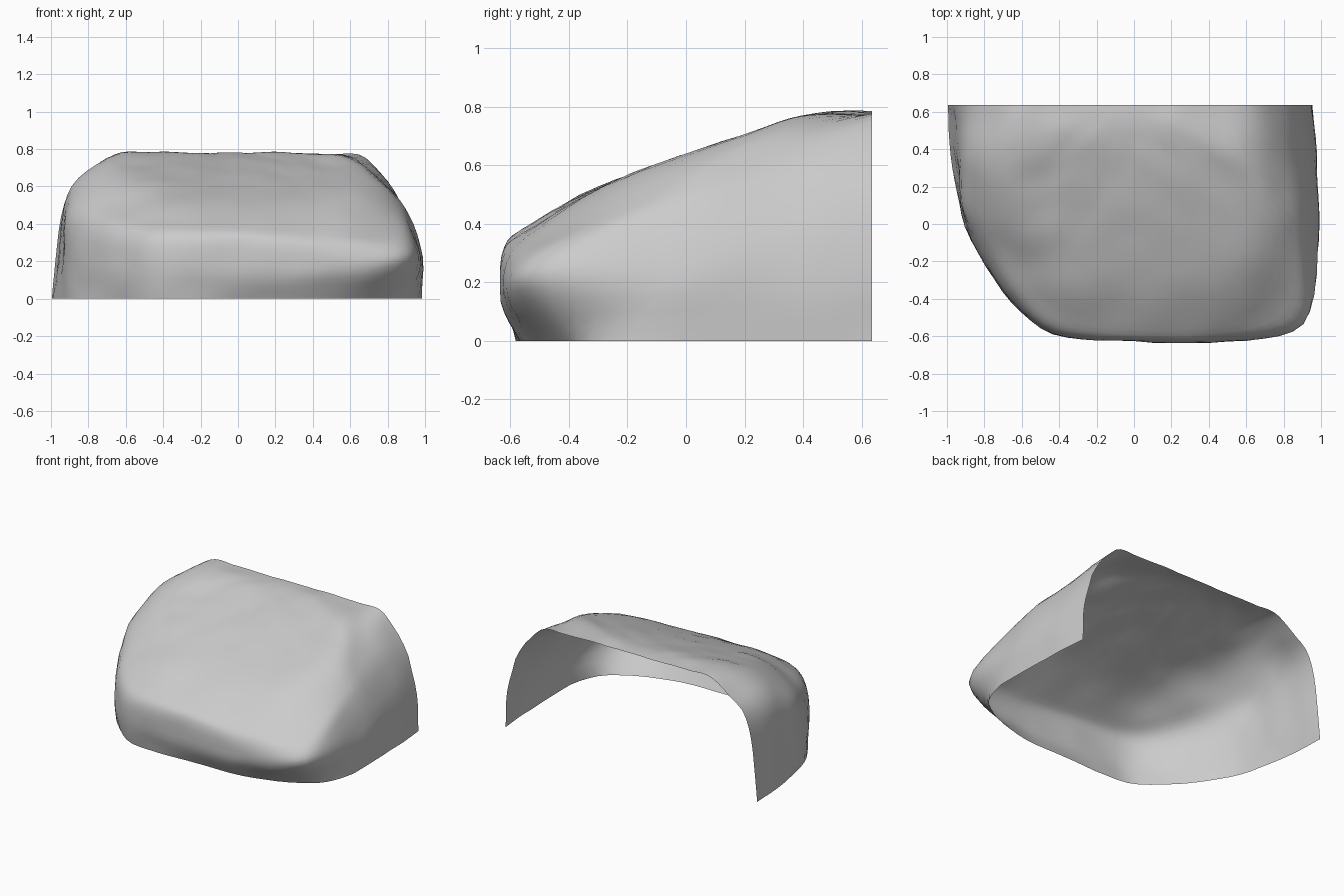
import bpy, bmesh
from mathutils import Vector, noise

if "Cube" in bpy.data.objects:
    bpy.data.objects.remove(bpy.data.objects["Cube"])

BACK = 0.635
# Rails run round the boulder: back left -> front -> back right
base = [(-1, BACK, 0), (-.97, .3, 0), (-.9, -.02, 0), (-.7, -.34, 0), (-.42, -.56, 0), (0, -.57, 0),
        (.42, -.555, 0), (.78, -.44, 0), (.97, -.21, 0), (.975, .3, 0), (.95, BACK, 0)]
belly = [(-.97, BACK, .28), (-.94, .3, .25), (-.9, 0, .22), (-.7, -.36, .18), (-.43, -.585, .15), (0, -.62, .14),
         (.5, -.622, .14), (.9, -.53, .18), (.985, -.08, .2), (.97, .3, .25), (.945, BACK, .25)]
shoulder = [(-.91, BACK, .57), (-.91, .3, .54), (-.87, 0, .45), (-.68, -.33, .37), (-.43, -.58, .32), (0, -.62, .3),
            (.5, -.62, .27), (.88, -.52, .28), (.92, -.09, .41), (.88, .28, .5), (.84, BACK, .57)]
upper = [(-.76, BACK, .7), (-.77, .36, .7), (-.74, .02, .57), (-.58, -.25, .475), (-.36, -.5, .41), (0, -.56, .38),
         (.45, -.55, .36), (.77, -.43, .37), (.84, -.04, .53), (.77, .28, .635), (.68, BACK, .75)]
# Side profile of the sloping top
slope = [(-.6, .37), (-.47, .44), (-.3, .52), (0, .635), (.2, .7), (.4, .765), (.5, .785), (BACK, .775)]


def ramp(y):
    for (y0, z0), (y1, z1) in zip(slope, slope[1:]):
        if y <= y1:
            return z0 + (z1 - z0) * (y - y0) / (y1 - y0)
    return slope[-1][1]


def spline(points, steps):
    """Catmull-Rom curve through the points."""
    p = [Vector(q) for q in points]
    p = [2 * p[0] - p[1]] + p + [2 * p[-1] - p[-2]]
    out = []
    for i in range(1, len(p) - 2):
        a, b, c, d = p[i - 1:i + 3]
        for k in range(steps):
            t = k / steps
            out.append(0.5 * (2 * b + (c - a) * t + (2 * a - 5 * b + 4 * c - d) * t * t
                              + (3 * b - a - 3 * c + d) * t ** 3))
    out.append(p[-2])
    return out


# Sloping top: the upper rail shrinks towards the middle of the back edge
rails = [base, belly, shoulder, upper]
centre_x = -0.05
for s in (.8, .55, .3, .08):
    rails.append([(centre_x + (x - centre_x) * s, BACK + (y - BACK) * s,
                   ramp(BACK + (y - BACK) * s)) for x, y, z in upper])

around = [spline(r, 5) for r in rails]
columns = [spline(col, 4) for col in zip(*around)]

# Rock skin, open at the back and underneath
bm = bmesh.new()
grid = [[bm.verts.new(p) for p in col] for col in columns]
for a, b in zip(grid, grid[1:]):
    for j in range(len(a) - 1):
        bm.faces.new((a[j], b[j], b[j + 1], a[j + 1]))
bm.faces.new([col[-1] for col in grid][::-1])
bmesh.ops.recalc_face_normals(bm, faces=bm.faces)
bm.normal_update()
if sum(f.normal.z for f in bm.faces) < 0:
    bmesh.ops.reverse_faces(bm, faces=bm.faces)
    bm.normal_update()

# Weathered unevenness, leaving the cut edges flat
for v, n in [(v, v.normal.copy()) for v in bm.verts]:
    d = 0.010 * noise.noise(v.co * 4.5) + 0.004 * noise.noise(v.co * 11)
    on_back, on_ground = v.co.y > BACK - .002, v.co.z < .001
    v.co += n * d
    v.co.y = BACK if on_back else min(max(v.co.y, -BACK), BACK)
    v.co.z = 0 if on_ground else min(max(v.co.z, 0), .8)
    v.co.x = min(max(v.co.x, -1), 1)

mesh = bpy.data.meshes.new("boulder")
bm.to_mesh(mesh)
bm.free()
mesh.shade_smooth()
boulder = bpy.data.objects.new("boulder", mesh)
bpy.context.collection.objects.link(boulder)
